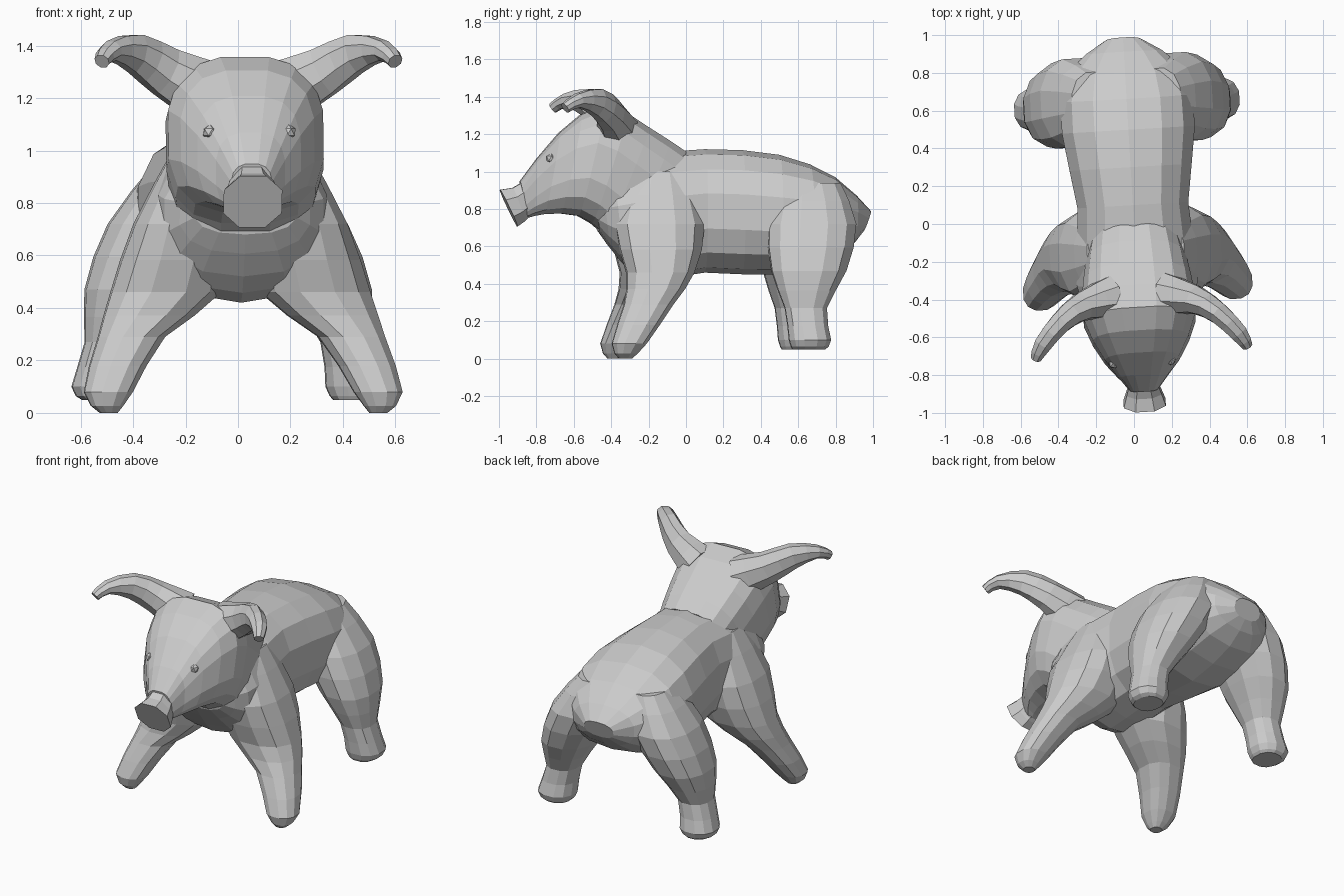
import bpy, bmesh, math
from mathutils import Vector

cube = bpy.data.objects.get("Cube")
if cube:
    bpy.data.objects.remove(cube, do_unlink=True)

YAW = math.radians(3.4)   # the animal stands slightly turned

grey = bpy.data.materials.new("plain grey")
grey.use_nodes = True
grey.diffuse_color = (.6, .6, .6, 1)
bsdf = next(n for n in grey.node_tree.nodes if n.type == 'BSDF_PRINCIPLED')
bsdf.inputs["Base Color"].default_value = grey.diffuse_color


def finish(name, bm):
    bmesh.ops.recalc_face_normals(bm, faces=bm.faces)
    mesh = bpy.data.meshes.new(name)
    bm.to_mesh(mesh)
    bm.free()
    mesh.materials.append(grey)
    obj = bpy.data.objects.new(name, mesh)
    obj.rotation_euler.z = YAW
    bpy.context.collection.objects.link(obj)
    return obj


def refine(rows):
    """Add a smoothly interpolated row between each pair of rows."""
    out = [rows[0]]
    for i in range(len(rows) - 1):
        before, after = rows[max(i - 1, 0)], rows[min(i + 2, len(rows) - 1)]
        middle = [(9 * (b + c) - a - d) / 16
                  for a, b, c, d in zip(before, rows[i], rows[i + 1], after)]
        out += [middle, rows[i + 1]]
    return out


def superpower(value, power):
    return math.copysign(abs(value) ** (2 / power), value)


def loft(name, sections, sides, power, flip=1):
    """Skin rounded rings, each given as centre, u axis and v axis."""
    bm = bmesh.new()
    rings = []
    for centre, u, v in sections:
        ring = []
        for i in range(sides):
            angle = math.tau * (i + .5) / sides
            p = (Vector(centre) + Vector(u) * superpower(math.cos(angle), power)
                 + Vector(v) * superpower(math.sin(angle), power))
            ring.append(bm.verts.new((p.x * flip, p.y, p.z)))
        rings.append(ring)
    for a, b in zip(rings, rings[1:]):
        for i in range(sides):
            j = (i + 1) % sides
            bm.faces.new((a[i], a[j], b[j], b[i]))
    bm.faces.new(rings[0])
    bm.faces.new(rings[-1])
    return finish(name, bm)


def spine(rows):
    """Rings from top y, top z, bottom y, bottom z and half width."""
    out = []
    for top_y, top_z, low_y, low_z, width in rows:
        top, low = Vector((0, top_y, top_z)), Vector((0, low_y, low_z))
        out.append(((top + low) / 2, (width, 0, 0), (top - low) / 2))
    return out


def limb(rows):
    """Level rings from z, inner x, outer x, front y and back y."""
    return [(((inner + outer) / 2, (front + back) / 2, z),
             ((outer - inner) / 2, 0, 0), (0, (back - front) / 2, 0))
            for z, inner, outer, front, back in rows]


def horn(rows):
    """Rings square to a path, from position, half height and half thickness."""
    out = []
    for i, (x, y, z, height, thickness) in enumerate(rows):
        before, after = rows[max(i - 1, 0)], rows[min(i + 1, len(rows) - 1)]
        along = (Vector(after[:3]) - Vector(before[:3])).normalized()
        side = along.cross(Vector((0, 0, 1))).normalized()
        out.append(((x, y, z), side * thickness, side.cross(along) * height))
    return out


# Barrel of the body, rump to chest
body = spine(refine([
    (.99, .79, .95, .68, .1),
    (.8, .97, .82, .55, .32),
    (.5, 1.09, .5, .45, .36),
    (.1, 1.12, .1, .46, .3),
    (-.22, 1.08, -.2, .42, .33),
    (-.4, .98, -.35, .52, .31),
    (-.5, .86, -.47, .68, .2)]))
loft("body", body, sides=14, power=2.4)

# Neck, head and muzzle
head = spine(refine([
    (0, 1.11, -.28, .5, .25),
    (-.2, 1.24, -.44, .66, .29),
    (-.44, 1.36, -.58, .76, .3),
    (-.68, 1.21, -.76, .77, .2),
    (-.89, .95, -.85, .75, .08)]))
loft("head", head, sides=16, power=2.8)

# Flared snout disc
snout = spine([
    (-.86, .96, -.83, .76, .08),
    (-.93, .92, -.86, .73, .1),
    (-1, .91, -.9, .7, .12)])
loft("snout", snout, sides=8, power=2.2)

# Shoulders spread inward to meet under the chest
front_leg = limb(refine([
    (1, .05, .26, -.3, 0),
    (.72, .05, .41, -.4, .09),
    (.46, .07, .5, -.34, .03),
    (.29, .29, .55, -.36, -.09),
    (.08, .42, .61, -.43, -.24),
    (0, .48, .55, -.39, -.32)]))

# Broad hips above a narrow hock and a blunt foot
hind_leg = limb(refine([
    (.94, .05, .29, .5, .82),
    (.72, .08, .46, .42, .9),
    (.47, .22, .55, .43, .84),
    (.27, .35, .55, .5, .73),
    (.1, .37, .6, .52, .75),
    (.05, .4, .56, .54, .72)]))

# Ears sweep out, up and forward
ear = horn(refine([
    (.14, -.38, 1.22, .13, .12),
    (.3, -.42, 1.3, .1, .08),
    (.42, -.5, 1.37, .08, .06),
    (.52, -.61, 1.38, .04, .05),
    (.56, -.68, 1.34, .03, .03)]))

# Paired parts
for label, flip in (("left", 1), ("right", -1)):
    loft(label + "_front_leg", front_leg, 12, 2.3, flip)
    loft(label + "_hind_leg", hind_leg, 12, 2.3, flip)
    loft(label + "_ear", ear, 8, 2, flip)
    eye = bmesh.new()
    bmesh.ops.create_icosphere(eye, subdivisions=1, radius=.03)
    bmesh.ops.translate(eye, vec=(.15 * flip, -.73, 1.07), verts=eye.verts)
    finish(label + "_eye", eye)
